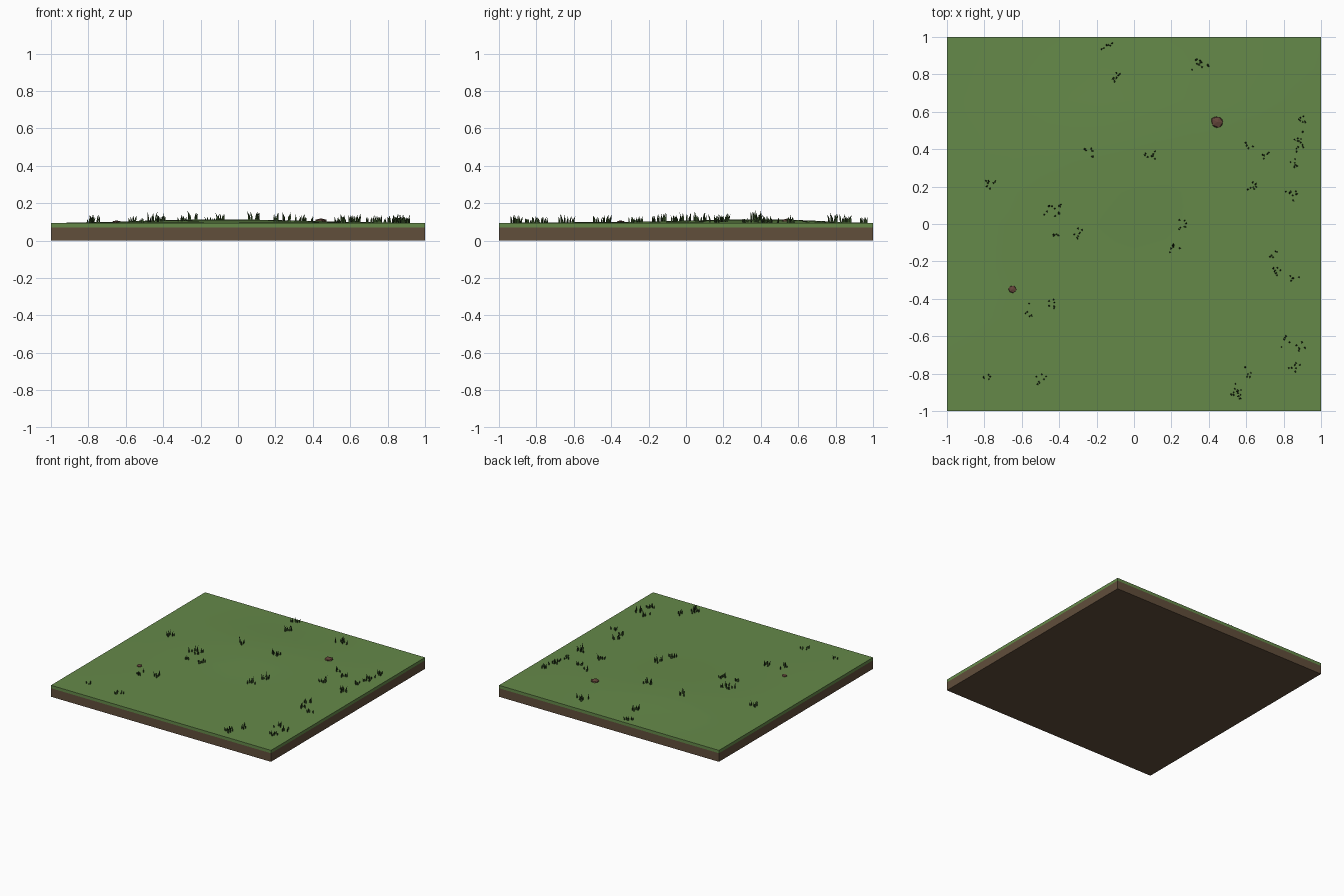
import bpy, bmesh, math, random
from mathutils import Vector, Matrix

if "Cube" in bpy.data.objects:
    bpy.data.objects.remove(bpy.data.objects["Cube"])

random.seed(7)


def material(name, srgb):
    m = bpy.data.materials.new(name)
    m.diffuse_color = [((c / 255 + 0.055) / 1.055) ** 2.4 for c in srgb] + [1]
    m.use_nodes = True
    m.node_tree.nodes["Principled BSDF"].inputs["Base Color"].default_value = m.diffuse_color
    return m


SOIL = material("soil brown", (97, 78, 59))
GRASS = material("grass green", (101, 137, 73))
BLADE = material("blade dark green", (52, 76, 38))
ROCK = material("rock red brown", (100, 70, 58))


def finish(bm, name, mat):
    bmesh.ops.recalc_face_normals(bm, faces=bm.faces)
    me = bpy.data.meshes.new(name)
    bm.to_mesh(me)
    bm.free()
    me.materials.append(mat)
    ob = bpy.data.objects.new(name, me)
    bpy.context.collection.objects.link(ob)
    return ob


def ground(x, y):
    """Height of the gently rolling lawn."""
    edge = min(1, 2.5 * (1 - abs(x))) * min(1, 2.5 * (1 - abs(y)))
    mound = math.exp(-((x + 0.08) / 0.5) ** 2 - ((y - 0.4) / 0.5) ** 2)
    return 0.094 + edge * (0.004 + 0.016 * mound)


# Soil slab
bm = bmesh.new()
bmesh.ops.create_cube(bm, size=1, matrix=Matrix.Translation((0, 0, 0.035)) @ Matrix.Diagonal((2, 2, 0.07, 1)))
finish(bm, "soil_slab", SOIL)

# Lawn layer: rolling top, straight sides
bm = bmesh.new()
bmesh.ops.create_grid(bm, x_segments=12, y_segments=12, size=1)
rim = [e for e in bm.edges if e.is_boundary]
for v in bm.verts:
    v.co.z = ground(v.co.x, v.co.y)
skirt = bmesh.ops.extrude_edge_only(bm, edges=rim)["geom"]
for v in skirt:
    if isinstance(v, bmesh.types.BMVert):
        v.co.z = 0.07
lawn = finish(bm, "lawn", GRASS)
bpy.context.view_layer.objects.active = lawn
lawn.select_set(True)
bpy.ops.object.shade_smooth_by_angle(angle=math.radians(30))
lawn.select_set(False)


# Grass tufts: bent three-sided blades
def blade(bm, x, y, height, lean):
    base = Vector((x, y, ground(x, y) - 0.004))
    a = random.uniform(0, math.tau)
    bend = Vector((math.cos(lean), math.sin(lean), 0)) * height * random.uniform(0.1, 0.3)
    rings = []
    for t, r in ((0, 0.0055), (0.5, 0.0045)):
        c = base + bend * t * t + Vector((0, 0, height * t))
        rings.append([bm.verts.new(c + Vector((math.cos(a + k * math.tau / 3), math.sin(a + k * math.tau / 3), 0)) * r)
                      for k in range(3)])
    tip = bm.verts.new(base + bend + Vector((0, 0, height)))
    for k in range(3):
        j = (k + 1) % 3
        bm.faces.new((rings[0][k], rings[0][j], rings[1][j], rings[1][k]))
        bm.faces.new((rings[1][k], rings[1][j], tip))


TUFTS = [(-.14, .95), (-.09, .79), (.32, .86), (.37, .86), (-.23, .39), (.09, .37),
         (.61, .44), (.70, .36), (.89, .56), (.89, .46), (.89, .40), (.86, .34),
         (.63, .20), (.84, .15), (-.77, .21), (-.47, .08), (-.40, .07), (-.44, -.06),
         (-.30, -.05), (.26, -.01), (.21, -.13), (.75, -.16), (.75, -.26), (.86, -.29),
         (-.56, -.46), (-.43, -.43), (-.78, -.82), (-.49, -.83), (.81, -.63), (.88, -.65),
         (.86, -.77), (.62, -.79), (.54, -.89), (.58, -.91)]
bm = bmesh.new()
for tx, ty in TUFTS:
    tall = random.uniform(0.035, 0.062)
    for i in range(random.randint(5, 8)):
        ang = random.uniform(0, math.tau)
        d = random.uniform(0.005, 0.036)
        blade(bm, tx + d * math.cos(ang), ty + d * math.sin(ang),
              tall * random.uniform(0.5, 1), ang + random.uniform(-0.6, 0.6))
finish(bm, "grass_tufts", BLADE)


# Rocks: squashed faceted lumps
def rock(name, x, y, r, h):
    bm = bmesh.new()
    bmesh.ops.create_icosphere(bm, subdivisions=1, radius=1)
    for v in bm.verts:
        v.co *= random.uniform(0.9, 1.1)
        v.co = Vector((v.co.x * r, v.co.y * r * 0.9, v.co.z * h))
        v.co += Vector((x, y, ground(x, y) + h * 0.15))
    finish(bm, name, ROCK)


rock("large_rock", 0.445, 0.545, 0.037, 0.014)
rock("small_rock", -0.65, -0.35, 0.024, 0.009)
